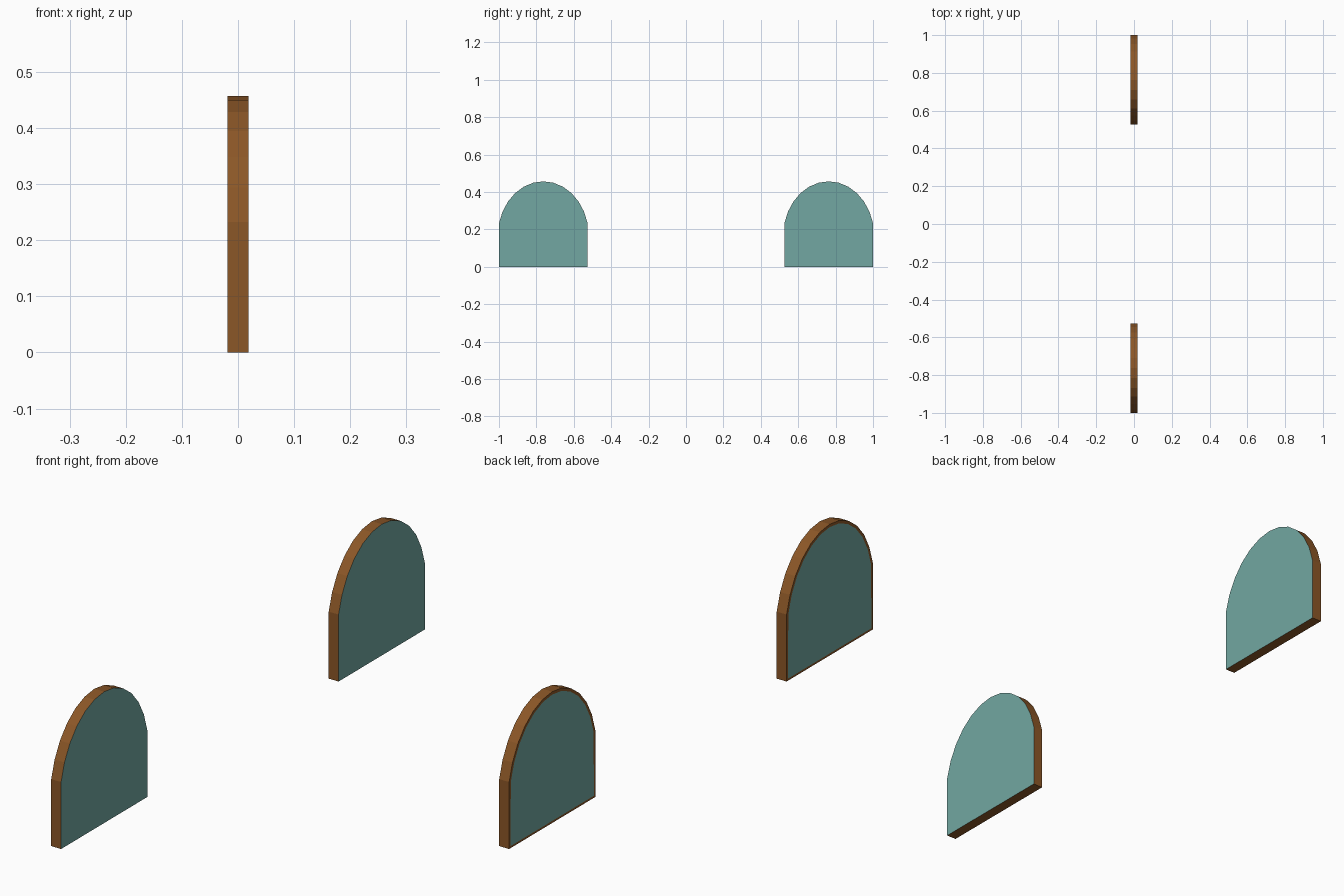
import bpy, bmesh, math

if "Cube" in bpy.data.objects:
    bpy.data.objects.remove(bpy.data.objects["Cube"])

def mat(name, col):
    m = bpy.data.materials.new(name)
    m.diffuse_color = (*col, 1)
    m.use_nodes = True
    m.node_tree.nodes["Principled BSDF"].inputs["Base Color"].default_value = m.diffuse_color
    return m

WOOD = mat("brown_wood", (0.26, 0.095, 0.02))
TEAL = mat("teal_panel", (0.17, 0.39, 0.36))

HALF_W, SHOULDER, TOP, HALF_T = 0.237, 0.233, 0.457, 0.019
SEGS = 12

def arch_panel(name, yc):
    # arched outline: straight sides with a faceted round top
    pts = [(-HALF_W, 0), (HALF_W, 0)]
    a0 = math.radians(14)
    rise = (TOP - SHOULDER) / (1 - math.sin(a0))
    for i in range(SEGS + 1):
        a = a0 + (math.pi - 2 * a0) * i / SEGS
        pts.append((HALF_W * math.cos(a) / math.cos(a0),
                    SHOULDER + rise * (math.sin(a) - math.sin(a0))))
    bm = bmesh.new()
    front = [bm.verts.new((HALF_T, yc + y, z)) for y, z in pts]
    back = [bm.verts.new((-HALF_T, yc + y, z)) for y, z in pts]
    n = len(pts)
    # teal faces and brown rim
    f = bm.faces.new(front)
    f.material_index = 1
    b = bm.faces.new(back[::-1])
    for i in range(n):
        j = (i + 1) % n
        bm.faces.new((front[i], back[i], back[j], front[j]))
    bmesh.ops.recalc_face_normals(bm, faces=bm.faces)
    # thin brown border around the teal on the back
    bmesh.ops.inset_individual(bm, faces=[b], thickness=0.01)
    b.material_index = 1
    me = bpy.data.meshes.new(name)
    bm.to_mesh(me)
    bm.free()
    me.materials.append(WOOD)
    me.materials.append(TEAL)
    ob = bpy.data.objects.new(name, me)
    bpy.context.collection.objects.link(ob)

arch_panel("front_arch_panel", -1 + HALF_W)
arch_panel("back_arch_panel", 1 - HALF_W)
